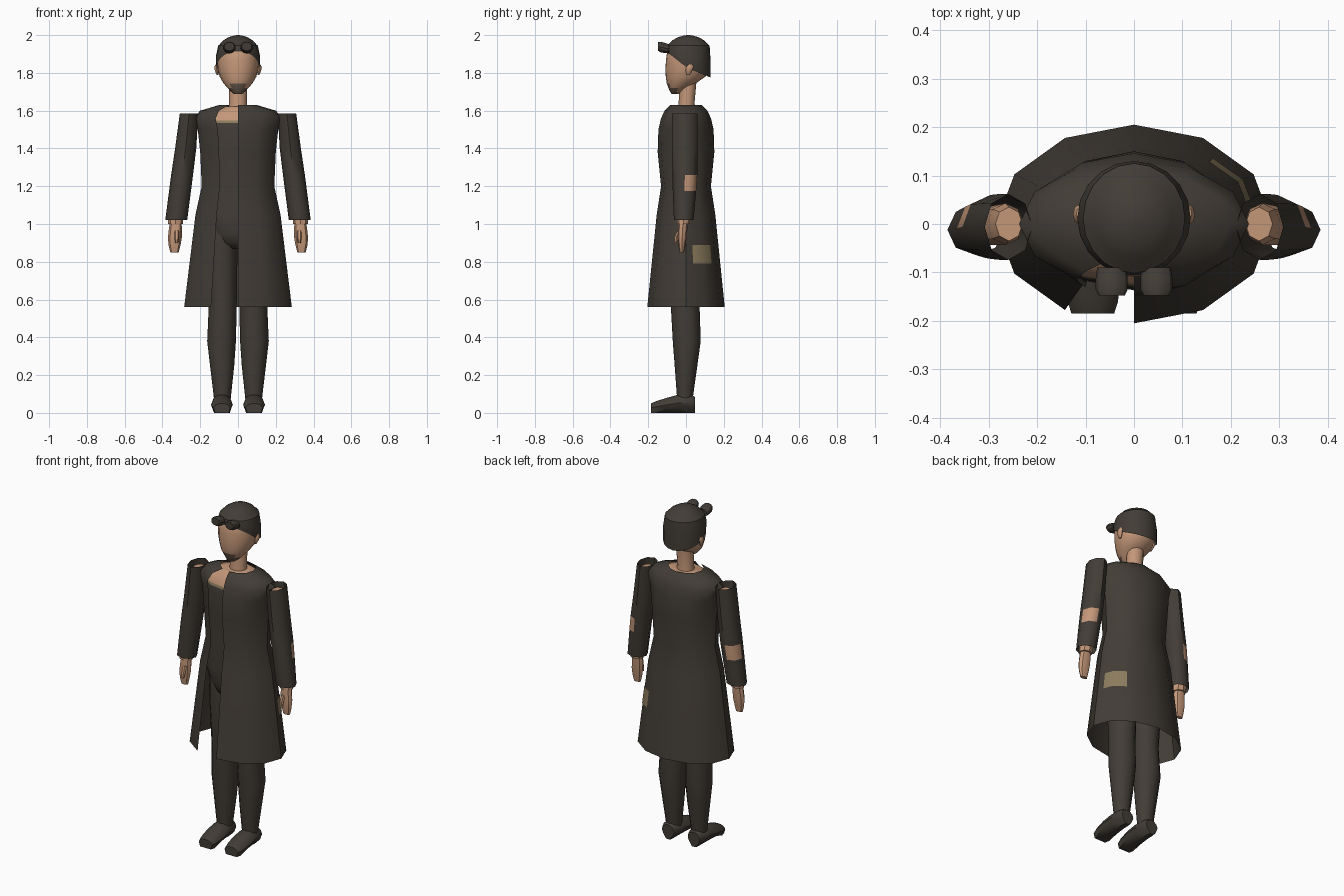
import bpy, bmesh, math
from mathutils import Vector


def material(name, rgb):
    m = bpy.data.materials.new(name)
    m.diffuse_color = (*rgb, 1)
    return m


CLOTH = material("dark cloth", (0.055, 0.046, 0.037))
SKIN = material("skin", (0.55, 0.31, 0.19))
TAN = material("tan trim", (0.26, 0.20, 0.11))
BEARD = material("beard brown", (0.14, 0.10, 0.07))


def finish(name, bm, mats, rule=None, angle=40, normals=True):
    if normals:
        bmesh.ops.recalc_face_normals(bm, faces=bm.faces)
    if rule:
        for f in bm.faces:
            f.material_index = rule(f.calc_center_median())
    me = bpy.data.meshes.new(name)
    bm.to_mesh(me)
    bm.free()
    ob = bpy.data.objects.new(name, me)
    bpy.context.collection.objects.link(ob)
    for m in mats:
        me.materials.append(m)
    bpy.ops.object.select_all(action='DESELECT')
    ob.select_set(True)
    bpy.context.view_layer.objects.active = ob
    bpy.ops.object.shade_smooth_by_angle(angle=math.radians(angle))
    return ob


def loft(name, rings, n, mats, rule=None, axis='Z', caps=(True, True), skip=(), lower=None, angle=40):
    """Skin elliptical rings (height, cx, cy, rx, ry) along z, or along y."""
    bm = bmesh.new()
    rows = []
    for i, (h, cx, cy, rx, ry) in enumerate(rings):
        row = []
        for k in range(n):
            a = 2 * math.pi * k / n
            x, y = cx + rx * math.cos(a), cy + ry * math.sin(a)
            co = (x, y, h) if axis == 'Z' else (x, h, y)
            if lower:
                co = lower(i, Vector(co))
            row.append(bm.verts.new(co))
        rows.append(row)
    for a, b in zip(rows, rows[1:]):
        for k in range(n):
            if k not in skip:
                j = (k + 1) % n
                bm.faces.new((a[k], a[j], b[j], b[k]))
    if caps[0]:
        bm.faces.new(rows[0][::-1])
    if caps[1]:
        bm.faces.new(rows[-1])
    return finish(name, bm, mats, rule, angle)


# Long coat: twelve-sided shell with one front panel left open
coat = [(0.56, .285, .205), (1.05, .225, .155), (1.2, .192, .132), (1.38, .2, .15),
        (1.5, .213, .146), (1.56, .237, .132), (1.6, .2, .113), (1.63, .1, .084)]
loft("long_coat", [(z, 0, 0, rx, ry) for z, rx, ry in coat], 12, [CLOTH],
     caps=(False, False), skip=(8,))

# Shirted torso with bare upper chest and a tan neckline
torso = [(.87, .06, .08), (.9, .125, .112), (.95, .165, .128), (1.05, .19, .135), (1.2, .178, .12),
         (1.38, .187, .137), (1.5, .2, .133), (1.535, .21, .128), (1.549, .213, .123),
         (1.59, .19, .104), (1.622, .09, .07)]
loft("torso", [(z, 0, 0, rx, ry) for z, rx, ry in torso], 12, [CLOTH, TAN, SKIN],
     rule=lambda c: 0 if c.z < 1.534 else (1 if c.z < 1.549 else 2))

# Patch sewn on the coat skirt, following the coat's facets
bm = bmesh.new()
rows = []
for z in (.79, .89):
    t = (z - .56) / .49
    rx, ry = .285 - .06 * t, .205 - .05 * t
    corner = [Vector((rx * math.cos(a), ry * math.sin(a), 0)) for a in (0, math.pi / 6, math.pi / 3)]
    pts = [corner[0].lerp(corner[1], .4), corner[1], corner[1].lerp(corner[2], .65)]
    rows.append([bm.verts.new((p.x * 1.012, p.y * 1.012, z)) for p in pts])
for k in range(2):
    bm.faces.new((rows[0][k], rows[0][k + 1], rows[1][k + 1], rows[1][k]))
finish("coat_patch", bm, [TAN], normals=False)

# Neck and head; the chin faces carry a short beard
loft("neck", [(1.58, 0, .005, .055, .05), (1.64, 0, .003, .047, .042), (1.77, 0, .012, .048, .045)],
     12, [SKIN])
loft("head", [(1.688, 0, -.058, .02, .018), (1.70, 0, -.052, .036, .032), (1.72, 0, -.04, .055, .053),
              (1.745, 0, -.025, .077, .077), (1.78, 0, -.002, .097, .105), (1.82, 0, .004, .107, .113),
              (1.87, 0, .006, .110, .112), (1.91, 0, .008, .106, .108), (1.94, 0, .01, .09, .09)],
     20, [SKIN, BEARD],
     rule=lambda c: 1 if c.z < 1.742 and c.y < -.045 and abs(c.x) < .045 else 0)


# Cap: sloped lower edge, higher at the brow than at the nape
def slope(i, co):
    edge = 1.83 - (.42 if co.y > 0 else .8) * co.y
    if i == 0:
        co.z = edge
    elif i == 1:
        co.z = edge * .45 + 1.938 * .55
    return co


loft("cap", [(1.83, 0, .012, .117, .118), (1.9, 0, .012, .117, .118), (1.945, 0, .012, .105, .113),
             (1.949, 0, .012, .099, .107), (1.972, 0, .012, .078, .085), (1.989, 0, .012, .05, .054),
             (1.998, 0, .012, .02, .022), (2.0, 0, .012, .005, .005)],
     20, [CLOTH], lower=slope, caps=(False, True), angle=25)

for s, side in ((-1, "left"), (1, "right")):
    # Goggle cups on the brow
    loft(f"goggle_{side}", [(-.09, s * .046, 1.927, .03, .024), (-.112, s * .046, 1.932, .033, .027),
                            (-.135, s * .046, 1.937, .033, .028), (-.148, s * .046, 1.94, .027, .023)],
         12, [CLOTH], axis='Y', angle=30)
    # Ear
    loft(f"ear_{side}", [(1.79, s * .108, .012, .005, .008), (1.81, s * .112, .015, .01, .017),
                         (1.83, s * .115, .02, .011, .02), (1.845, s * .113, .022, .006, .012)],
         8, [SKIN])

    # Sleeve with a worn-through elbow facing back and outward
    def worn(c, s=s):
        mid = .262 + (1.585 - c.z) * .113
        return 1 if 1.17 < c.z < 1.265 and c.y > 0 and s * c.x > mid else 0
    loft(f"sleeve_{side}", [(1.585, s * .259, -.006, .049, .068), (1.4, s * .277, -.006, .056, .068),
                            (1.26, s * .296, -.006, .058, .066), (1.175, s * .307, -.008, .058, .062),
                            (1.02, s * .327, -.012, .058, .052)],
         8, [CLOTH, SKIN], rule=worn, caps=(False, False), angle=50)
    # Arm, wrist and hand
    loft(f"arm_{side}", [(1.56, s * .258, 0, .028, .035), (1.5, s * .265, 0, .038, .043),
                         (1.22, s * .301, -.004, .04, .04), (1.03, s * .329, -.012, .04, .036),
                         (1.0, s * .331, -.014, .039, .034)], 8, [SKIN])
    loft(f"hand_{side}", [(1.01, s * .330, -.015, .03, .026), (.975, s * .331, -.018, .035, .025),
                          (.93, s * .334, -.02, .037, .024), (.89, s * .336, -.022, .032, .019),
                          (.85, s * .336, -.022, .022, .012)], 8, [SKIN])
    loft(f"thumb_{side}", [(.965, s * .325, -.036, .012, .012), (.93, s * .324, -.05, .012, .012),
                           (.90, s * .325, -.055, .008, .008)], 6, [SKIN])
    # Trouser leg
    loft(f"trouser_leg_{side}", [(1.0, s * .085, 0, .08, .1), (.85, s * .085, -.002, .082, .095),
                                 (.56, s * .081, -.004, .074, .076), (.38, s * .087, .004, .076, .074),
                                 (.25, s * .084, .0, .064, .06), (.1, s * .083, -.005, .047, .044),
                                 (.07, s * .083, -.005, .044, .04)], 12, [CLOTH])
    # Shoe with a blunt toe
    loft(f"shoe_{side}", [(.048, s * .085, .05, .04, .036), (.03, s * .085, .053, .05, .044),
                          (-.04, s * .085, .052, .054, .047), (-.1, s * .085, .043, .058, .039),
                          (-.16, s * .085, .032, .052, .031), (-.185, s * .085, .027, .044, .024)],
         10, [CLOTH], axis='Y', lower=lambda i, co: Vector((co.x, co.y, 0 if co.z < .02 else co.z)))
